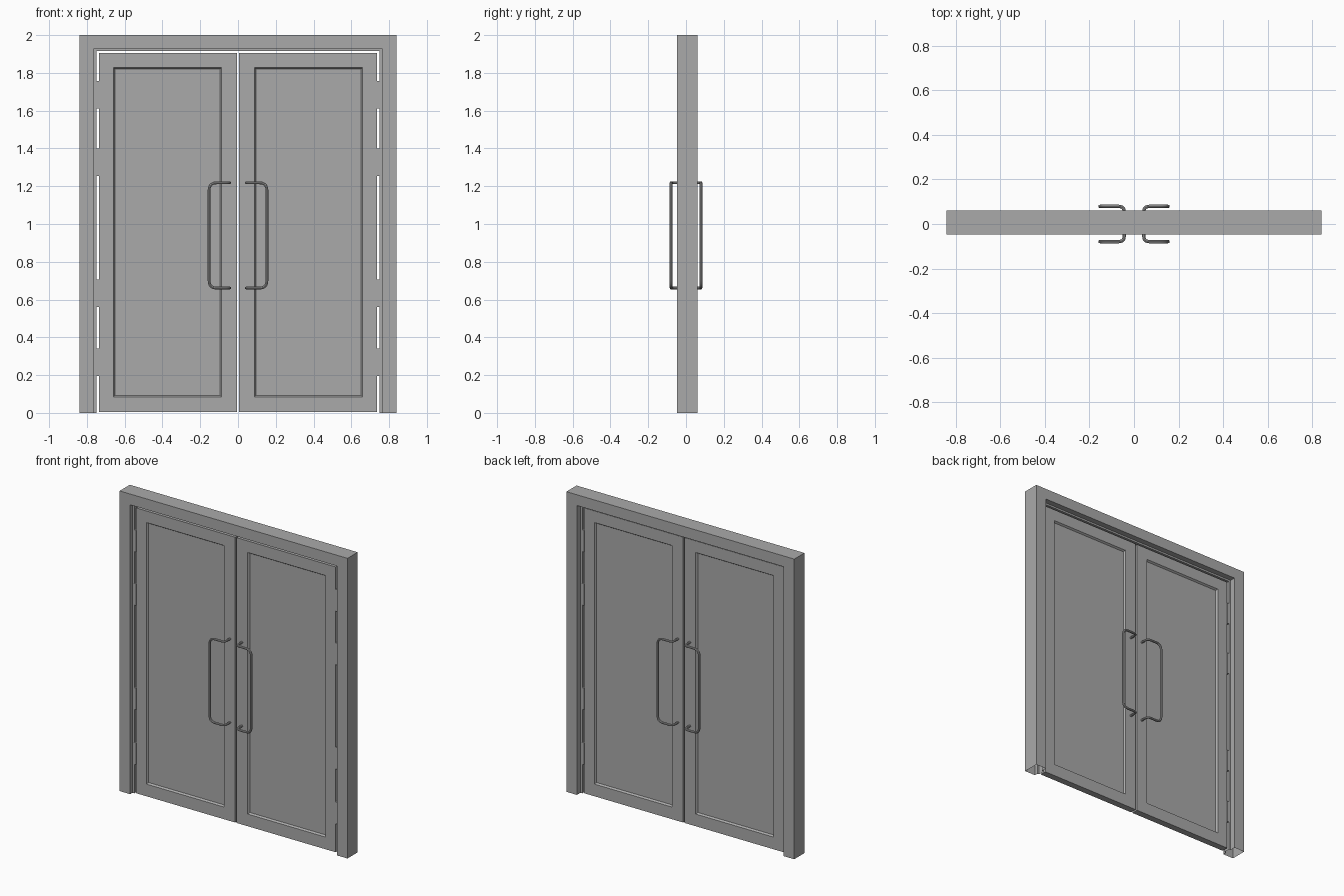
import bpy, bmesh
from mathutils import Vector

if "Cube" in bpy.data.objects:
    bpy.data.objects.remove(bpy.data.objects["Cube"])

grey = bpy.data.materials.new("plain_grey")
grey.diffuse_color = (0.4, 0.4, 0.4, 1)
grey.use_nodes = True
grey.node_tree.nodes["Principled BSDF"].inputs["Base Color"].default_value = grey.diffuse_color


def finish(name, bm, smooth=False):
    bmesh.ops.recalc_face_normals(bm, faces=bm.faces)
    me = bpy.data.meshes.new(name)
    bm.to_mesh(me)
    bm.free()
    me.materials.append(grey)
    ob = bpy.data.objects.new(name, me)
    bpy.context.collection.objects.link(ob)
    return ob


def add_box(bm, x0, x1, y0, y1, z0, z1):
    r = bmesh.ops.create_cube(bm, size=1)
    for v in r["verts"]:
        v.co = ((x0 + x1) / 2 + v.co.x * (x1 - x0),
                (y0 + y1) / 2 + v.co.y * (y1 - y0),
                (z0 + z1) / 2 + v.co.z * (z1 - z0))
    return r["verts"]


# Door frame: stepped jamb profile (inward offset, depth) carried up, across and down
profile = [(0, -0.047), (0.078, -0.047), (0.078, -0.022), (0.091, -0.022),
           (0.091, 0.022), (0.078, 0.022), (0.078, 0.06), (0, 0.06)]
bm = bmesh.new()
rings = []
for side, top in ((-1, 0), (-1, 1), (1, 1), (1, 0)):
    rings.append([bm.verts.new((side * (0.84 - d), y, (2 - d * 0.92) * top))
                  for d, y in profile])
for a, b in zip(rings, rings[1:]):
    for i in range(len(profile)):
        j = (i + 1) % len(profile)
        bm.faces.new((a[i], a[j], b[j], b[i]))
finish("door_frame", bm)

# Door leaves: slab with a recessed panel on both faces
THICK = 0.022
xs = (0.006, 0.087, 0.095, 0.652, 0.66, 0.735)
for s, label in ((-1, "left"), (1, "right")):
    bm = bmesh.new()

    def loop(x0, x1, z0, z1, y):
        return [bm.verts.new((s * x, y, z)) for x, z in
                ((x0, z0), (x1, z0), (x1, z1), (x0, z1))]

    outers = []
    for f in (-1, 1):
        loops = [loop(xs[0], xs[5], 0.004, 1.905, f * THICK),
                 loop(xs[1], xs[4], 0.085, 1.828, f * THICK),
                 loop(xs[2], xs[3], 0.093, 1.820, f * 0.010)]
        for a, b in zip(loops, loops[1:]):
            for i in range(4):
                j = (i + 1) % 4
                bm.faces.new((a[i], a[j], b[j], b[i]))
        bm.faces.new(loops[2])
        outers.append(loops[0])
    a, b = outers
    for i in range(4):
        j = (i + 1) % 4
        bm.faces.new((a[i], a[j], b[j], b[i]))
    finish(label + "_door", bm)

    # Hinges bridging the gap between jamb and leaf
    bm = bmesh.new()
    for z0 in (0.195, 0.56, 1.255, 1.612):
        x0, x1 = sorted((s * 0.734, s * 0.752))
        add_box(bm, x0, x1, -0.024, 0.024, z0, z0 + 0.145)
    finish(label + "_hinges", bm)


def rounded(points, radii, steps=6):
    """Polyline with quadratic rounded corners."""
    pts = [Vector(p) for p in points]
    out = [pts[0]]
    for i, r in enumerate(radii, 1):
        p = pts[i]
        a = p + (pts[i - 1] - p).normalized() * r
        b = p + (pts[i + 1] - p).normalized() * r
        for k in range(steps + 1):
            t = k / steps
            out.append(a * (1 - t) ** 2 + p * (2 * t * (1 - t)) + b * t * t)
    return out + [pts[-1]]


# Pull handles: bent round bar on each face of each leaf
for s, label in ((-1, "left"), (1, "right")):
    for f, face in ((-1, "front"), (1, "back")):
        xi, xo, y, zl, zh = s * 0.044, s * 0.153, f * 0.079, 0.661, 1.218
        path = rounded([(xi, f * 0.02, zh), (xi, y, zh), (xo, y, zh),
                        (xo, y, zl), (xi, y, zl), (xi, f * 0.02, zl)],
                       [0.025, 0.04, 0.04, 0.025])
        cu = bpy.data.curves.new("bar", "CURVE")
        cu.dimensions = "3D"
        cu.bevel_depth = 0.0075
        cu.bevel_resolution = 2
        cu.use_fill_caps = True
        sp = cu.splines.new("POLY")
        sp.points.add(len(path) - 1)
        for pt, co in zip(sp.points, path):
            pt.co = (*co, 1)
        cu.materials.append(grey)
        ob = bpy.data.objects.new(f"{label}_{face}_handle", cu)
        bpy.context.collection.objects.link(ob)
        bpy.ops.object.select_all(action="DESELECT")
        ob.select_set(True)
        bpy.context.view_layer.objects.active = ob
        bpy.ops.object.convert(target="MESH")
        bpy.ops.object.shade_smooth_by_angle()
